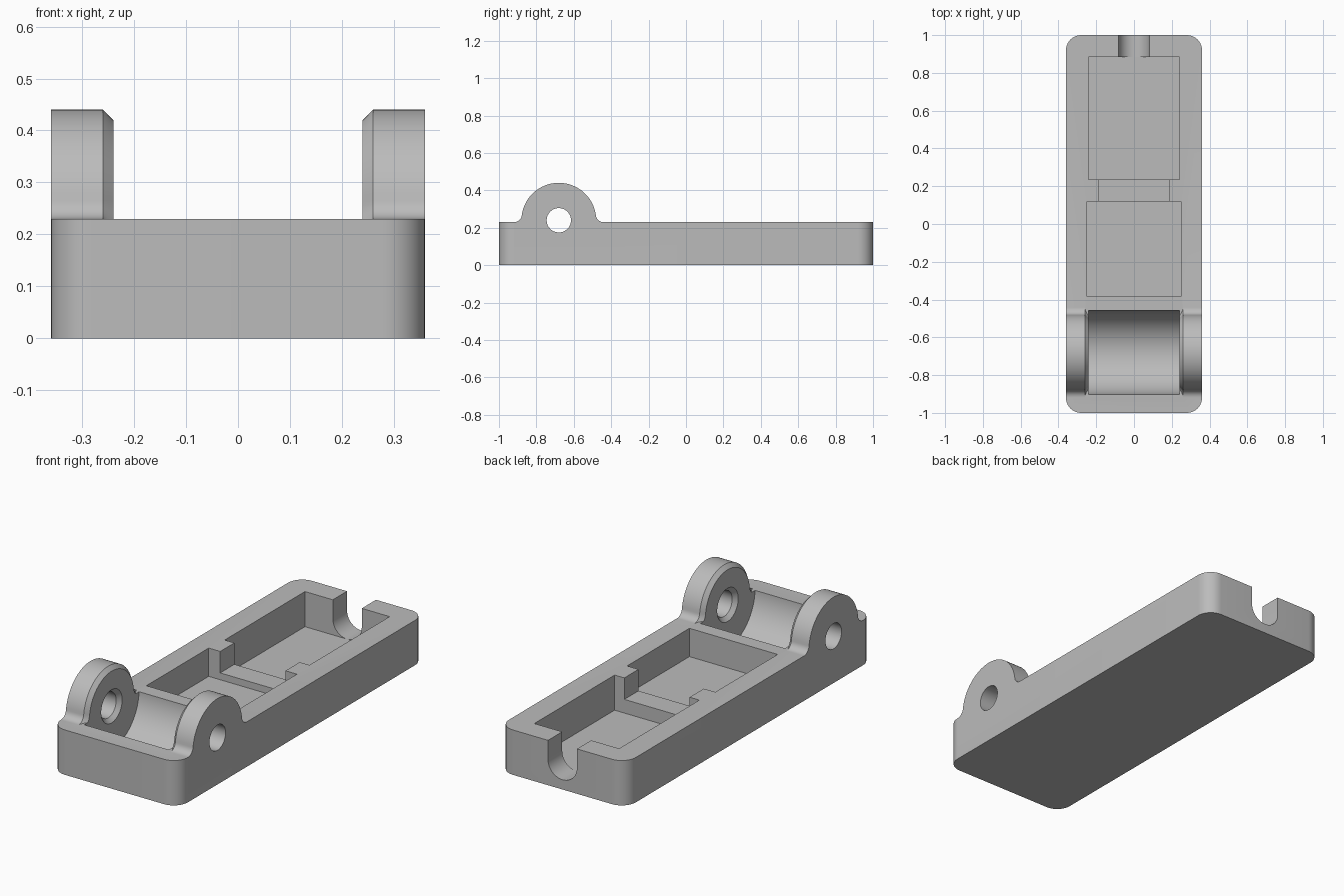
import bpy, bmesh
from math import sin, cos, pi, atan2, sqrt, radians

cube = bpy.data.objects.get("Cube")
if cube:
    bpy.data.objects.remove(cube, do_unlink=True)

TOP, PIVOT_Y, PIVOT_Z = 0.23, -0.68, 0.24

grey = bpy.data.materials.new("light_grey")
grey.use_nodes = True
grey.diffuse_color = (0.5, 0.5, 0.5, 1)
grey.node_tree.nodes["Principled BSDF"].inputs["Base Color"].default_value = (0.5, 0.5, 0.5, 1)


def loft(name, sections):
    """Skin a closed solid through loops that have equal point counts."""
    bm = bmesh.new()
    loops = [[bm.verts.new(p) for p in s] for s in sections]
    n = len(loops[0])
    for a, b in zip(loops, loops[1:]):
        for i in range(n):
            j = (i + 1) % n
            bm.faces.new((a[i], a[j], b[j], b[i]))
    bm.faces.new(loops[0])
    bm.faces.new(loops[-1])
    bmesh.ops.recalc_face_normals(bm, faces=bm.faces)
    mesh = bpy.data.meshes.new(name)
    bm.to_mesh(mesh)
    bm.free()
    mesh.materials.append(grey)
    obj = bpy.data.objects.new(name, mesh)
    bpy.context.collection.objects.link(obj)
    return obj


def arc(cx, cy, r, start, end, steps):
    return [(cx + r * cos(start + (end - start) * i / steps),
             cy + r * sin(start + (end - start) * i / steps)) for i in range(steps + 1)]


def box(name, half_x, y0, y1, z0, z1):
    ring = [(-half_x, y0), (half_x, y0), (half_x, y1), (-half_x, y1)]
    return loft(name, [[(x, y, z) for x, y in ring] for z in (z0, z1)])


def combine(target, tool, operation):
    mod = target.modifiers.new(operation, 'BOOLEAN')
    mod.operation, mod.solver, mod.object = operation, 'EXACT', tool
    bpy.context.view_layer.objects.active = target
    bpy.ops.object.modifier_apply(modifier=mod.name)
    bpy.data.objects.remove(tool, do_unlink=True)


# Base block with rounded upright corners
R = 0.08
outline = []
for k, (sx, sy) in enumerate([(1, 1), (-1, 1), (-1, -1), (1, -1)]):
    outline += arc(sx * (0.36 - R), sy * (1 - R), R, k * pi / 2, (k + 1) * pi / 2, 10)
body = loft("hinged_case_body", [[(x, y, z) for x, y in outline] for z in (0, TOP)])


# Hinge ears: round lugs blended into the deck, chamfered on the inner edge
def ear_section(x, inset):
    r, lug, foot = 0.04, 0.2 - inset, 0.04 + inset
    rise = TOP + r - PIVOT_Z
    reach = sqrt((0.2 + r) ** 2 - rise ** 2)
    tilt = atan2(rise, reach)
    half = [(reach, 0.1)] + arc(reach, TOP + r, foot, -pi / 2, -pi + tilt, 8)
    crown = arc(0, PIVOT_Z, lug, tilt, pi - tilt, 48)[1:-1]
    pts = half + crown + [(-y, z) for y, z in reversed(half)]
    return [(x, PIVOT_Y + y, z) for y, z in pts]


for side in (1, -1):
    ear = loft("hinge_ear", [ear_section(side * x, i)
                             for x, i in ((0.22, 0.02), (0.24, 0.02), (0.26, 0), (0.36, 0))])
    combine(body, ear, 'UNION')

# Barrel trough, pin holes and their countersinks, as one turned cutter
half = [(0.24, 0.222), (0.24, 0.085), (0.26, 0.065), (0.5, 0.065)]
turned = [(-x, r) for x, r in reversed(half)] + half
pivot = loft("pivot_cutter", [[(x, PIVOT_Y + y, PIVOT_Z + z)
                               for y, z in arc(0, 0, r, 0, 2 * pi, 72)[:-1]] for x, r in turned])
combine(body, pivot, 'DIFFERENCE')

# Stepped compartments joined by a shallow passage
FLOOR = 0.05
combine(body, box("rear_pocket", 0.24, 0.235, 0.885, FLOOR, 0.4), 'DIFFERENCE')
combine(body, box("front_pocket", 0.25, -0.385, 0.12, 0.085, 0.4), 'DIFFERENCE')
combine(body, box("passage", 0.185, 0.1, 0.25, 0.12, 0.4), 'DIFFERENCE')

# Round-bottomed cable notch in the rear wall
notch = arc(0, FLOOR + 0.082, 0.082, pi, 2 * pi, 24) + [(0.082, 0.4), (-0.082, 0.4)]
combine(body, loft("cable_notch", [[(x, y, z) for x, z in notch] for y in (0.8, 1.1)]), 'DIFFERENCE')

# Smooth curved walls, sharp edges elsewhere
body.select_set(True)
bpy.context.view_layer.objects.active = body
bpy.ops.object.shade_smooth_by_angle(angle=radians(30))
